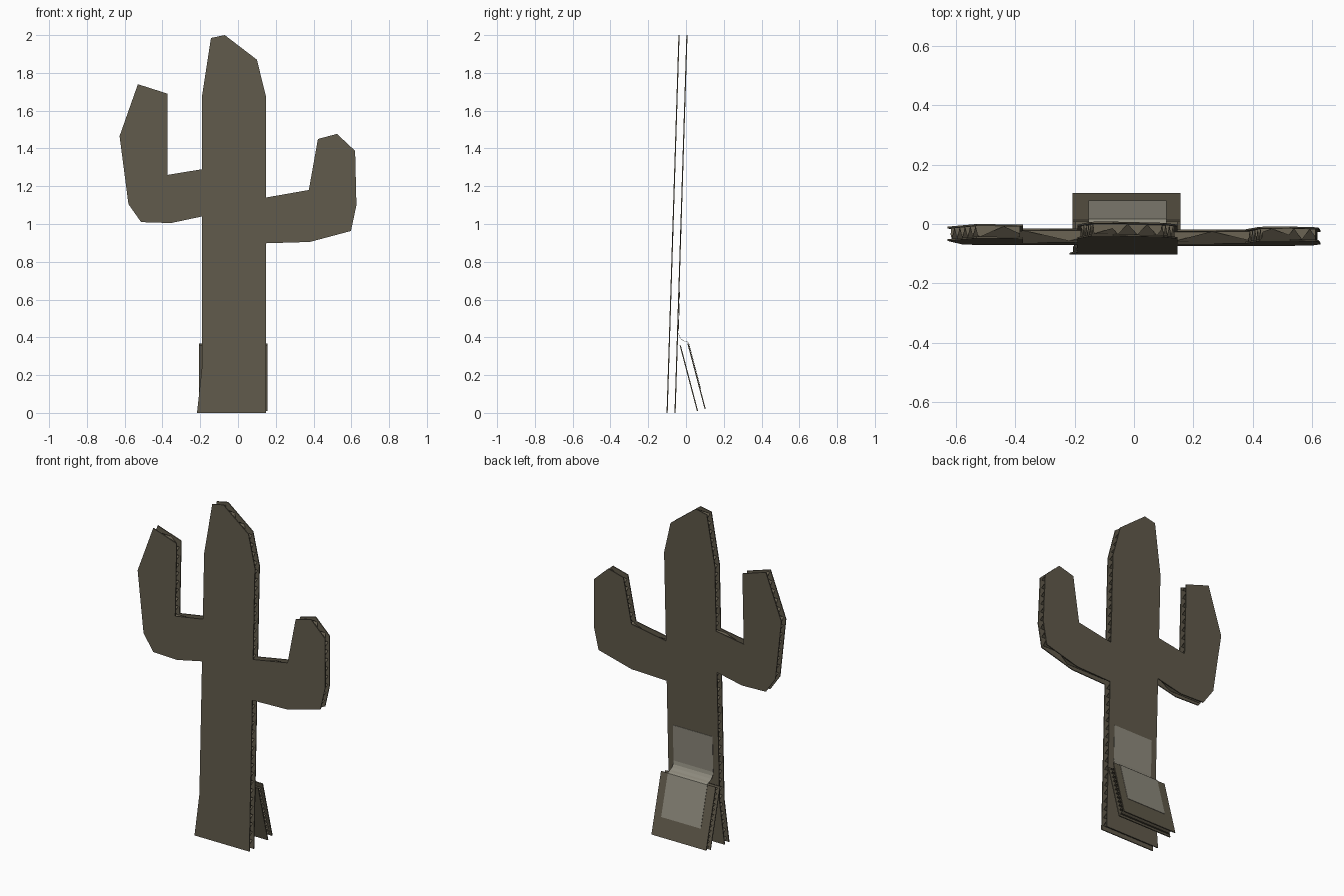
import bpy, bmesh, math
from mathutils import Vector

if "Cube" in bpy.data.objects:
    bpy.data.objects.remove(bpy.data.objects["Cube"])


def material(name, rgb):
    m = bpy.data.materials.new(name)
    m.diffuse_color = (*rgb, 1)
    m.use_nodes = True
    m.node_tree.nodes["Principled BSDF"].inputs["Base Color"].default_value = m.diffuse_color
    return m


CARD = material("olive cardboard", (0.118, 0.102, 0.070))
TAPE = material("pale tape", (0.27, 0.255, 0.205))
THICK, SHEET = 0.048, 0.006


def finish(bm, name, mat):
    me = bpy.data.meshes.new(name)
    bm.to_mesh(me)
    bm.free()
    me.materials.append(mat)
    ob = bpy.data.objects.new(name, me)
    bpy.context.collection.objects.link(ob)
    return ob


def flat_face(pts):
    bm = bmesh.new()
    bm.faces.new([bm.verts.new((x, 0, z)) for x, z in pts])
    return bm


def inset(pts, d):
    """Move a clockwise outline inwards by d."""
    out, n = [], len(pts)
    for i in range(n):
        p0, p, p1 = (Vector(pts[(i + k) % n]) for k in (-1, 0, 1))
        a, b = (p - p0).normalized(), (p1 - p).normalized()
        na, nb = Vector((a.y, -a.x)), Vector((b.y, -b.x))
        out.append(tuple(p + (na + nb) * d / (1 + na.dot(nb))))
    return out


def board(name, pts, place, period):
    """Corrugated card: two sheets with a zigzag layer between them."""
    # front and back sheets
    for label, t0 in (("front", -THICK / 2), ("back", THICK / 2 - SHEET)):
        bm = flat_face(pts)
        r = bmesh.ops.extrude_face_region(bm, geom=bm.faces[:])
        for v in r["geom"]:
            if isinstance(v, bmesh.types.BMVert):
                v.co.y += SHEET
        for v in bm.verts:
            v.co = place(v.co.x, v.co.y + t0, v.co.z)
        bmesh.ops.recalc_face_normals(bm, faces=bm.faces)
        finish(bm, f"{name}_{label}_sheet", CARD)
    # fluted core, cut at every fold and then pushed in and out
    bm = flat_face(inset(pts, 0.01))
    half = period / 2
    top = max(z for _, z in pts)
    for i in range(1, int(top / half) + 1):
        bmesh.ops.bisect_plane(bm, geom=bm.verts[:] + bm.edges[:] + bm.faces[:],
                               plane_co=(0, 0, i * half), plane_no=(0, 0, 1))
    amp = THICK / 2 - SHEET
    for v in bm.verts:
        wave = abs((v.co.z / half) % 2 - 1) * 2 - 1
        v.co = place(v.co.x, wave * amp, v.co.z)
    finish(bm, f"{name}_fluted_core", CARD)


# cactus cutout, leaning slightly backwards
outline = [
    (-0.217, 0), (-0.19, 0.25), (-0.19, 1.04), (-0.355, 1.005), (-0.513, 1.01),
    (-0.58, 1.105), (-0.627, 1.465), (-0.53, 1.74), (-0.373, 1.69), (-0.373, 1.26),
    (-0.19, 1.29), (-0.19, 1.68), (-0.143, 1.985), (-0.07, 2.0), (0.10, 1.87),
    (0.147, 1.68), (0.147, 1.14), (0.375, 1.18), (0.423, 1.45), (0.524, 1.477),
    (0.62, 1.387), (0.627, 1.10), (0.598, 0.963), (0.38, 0.905), (0.147, 0.898),
    (0.147, 0)]


def lean(x, t, z):
    return Vector((x, -0.079 + 0.0315 * z + t, z))


board("cactus", outline, lean, 0.05)

# prop board at the back
foot, head = Vector((0, 0.081, 0.016)), Vector((0, -0.010, 0.362))
length = (head - foot).length
up = (head - foot) / length
out = Vector((0, up.z, -up.y))


def prop(x, t, s):
    return Vector((x, 0, 0)) + foot + up * s + out * t


board("prop", [(-0.206, 0), (-0.206, length), (0.157, length), (0.157, 0)], prop, 0.03)

# tape hinge joining the cutout and the prop
lift = THICK / 2 + 0.002
path = [lean(0, lift, 0.64), lean(0, lift, 0.425), Vector((0, -0.035, 0.404)),
        Vector((0, -0.024, 0.389)), Vector((0, -0.008, 0.380)), Vector((0, 0.006, 0.376)),
        prop(0, lift, length), prop(0, lift, length * 0.31)]
bm = bmesh.new()
rows = [[bm.verts.new((x, p.y, p.z)) for x in (-0.153, 0.11)] for p in path]
for a, b in zip(rows, rows[1:]):
    bm.faces.new((a[0], a[1], b[1], b[0]))
bmesh.ops.recalc_face_normals(bm, faces=bm.faces)
tape = finish(bm, "tape_hinge", TAPE)
mod = tape.modifiers.new("thickness", "SOLIDIFY")
mod.thickness, mod.offset = 0.002, 0
